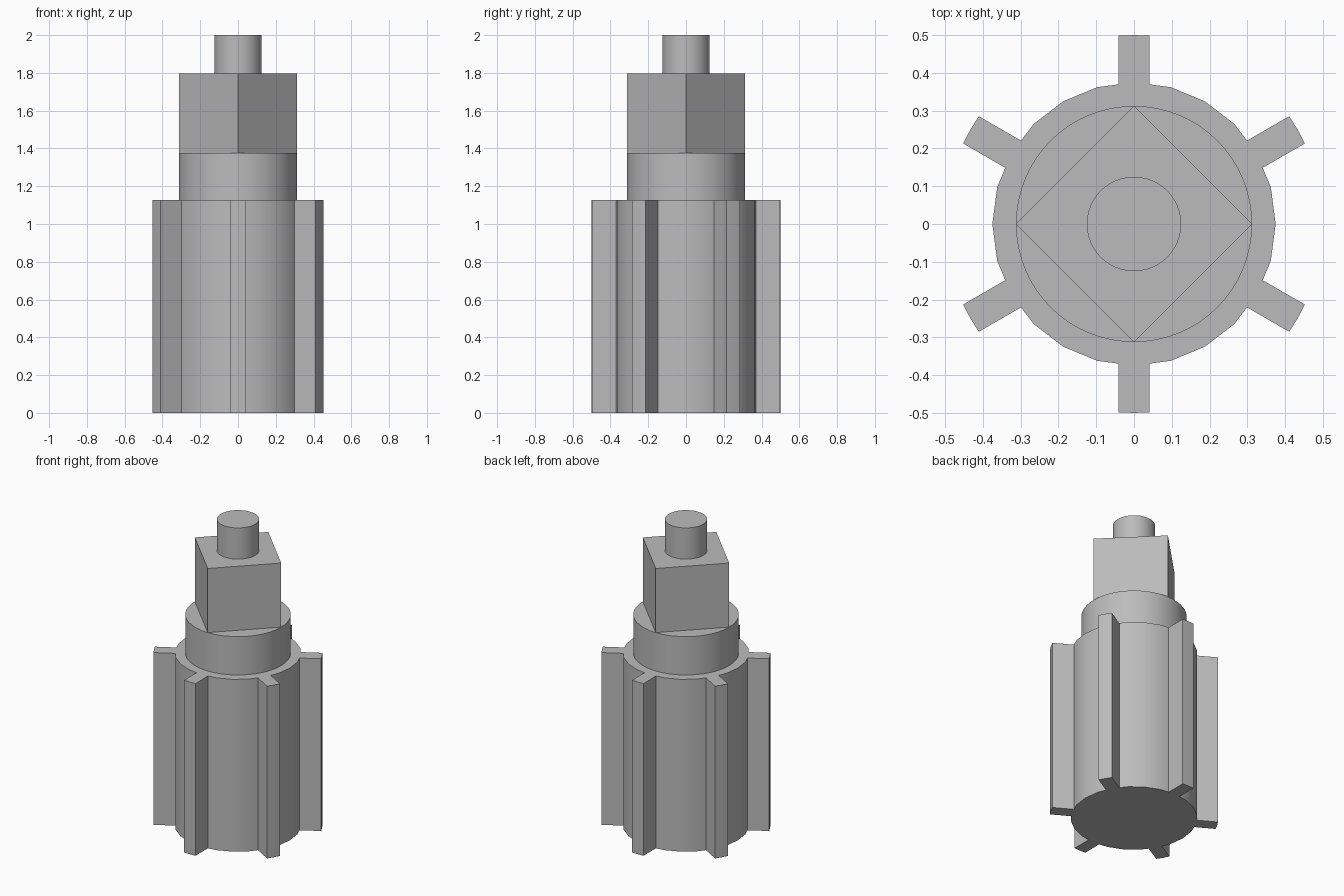
import bpy
import bmesh
from math import cos, sin, pi, radians
from mathutils import Matrix, Vector

cube = bpy.data.objects.get("Cube")
if cube:
    bpy.data.objects.remove(cube, do_unlink=True)

# One plain grey for the whole part
GREY = (0.5, 0.5, 0.5, 1.0)
grey = bpy.data.materials.new("plain grey")
grey.use_nodes = True
grey.diffuse_color = GREY
grey.node_tree.nodes["Principled BSDF"].inputs["Base Color"].default_value = GREY


def ring(radius, sides):
    """Points of a regular polygon with a corner on +x."""
    return [(radius * cos(2 * pi * i / sides), radius * sin(2 * pi * i / sides))
            for i in range(sides)]


def prism(name, outline, bottom, top):
    """Extrude a flat outline upwards into a closed solid."""
    bm = bmesh.new()
    base = bm.faces.new([bm.verts.new((x, y, bottom)) for x, y in outline])
    grown = bmesh.ops.extrude_face_region(bm, geom=[base], use_keep_orig=True)
    bmesh.ops.translate(bm, vec=(0, 0, top - bottom),
                        verts=[v for v in grown["geom"] if isinstance(v, bmesh.types.BMVert)])
    bmesh.ops.recalc_face_normals(bm, faces=bm.faces)
    mesh = bpy.data.meshes.new(name)
    bm.to_mesh(mesh)
    bm.free()
    mesh.materials.append(grey)
    obj = bpy.data.objects.new(name, mesh)
    bpy.context.collection.objects.link(obj)
    bpy.ops.object.select_all(action="DESELECT")
    obj.select_set(True)
    bpy.context.view_layer.objects.active = obj
    bpy.ops.object.shade_smooth_by_angle(angle=radians(30))
    return obj


# Splined body outline: one sixth (tooth, then arc) turned six times
BODY, TIP, HALF = 0.375, 0.5, 0.0415
root = 0.3695
tip_shoulder = (TIP ** 2 - HALF ** 2) ** 0.5
sector = [(root, -HALF), (tip_shoulder, -HALF), (TIP, 0), (tip_shoulder, HALF), (root, HALF)]
sector += [(BODY * cos(radians(a)), BODY * sin(radians(a))) for a in (15, 30, 45)]
outline = []
for k in range(6):
    turn = Matrix.Rotation(radians(30 + 60 * k), 2)
    outline += [tuple(turn @ Vector(p)) for p in sector]

# Stacked parts, bottom to top
prism("splined_body", outline, 0, 1.126)
prism("round_collar", ring(0.3125, 64), 1.126, 1.377)
prism("square_drive", ring(0.3125, 4), 1.377, 1.796)
prism("end_pin", ring(0.125, 48), 1.796, 2)
